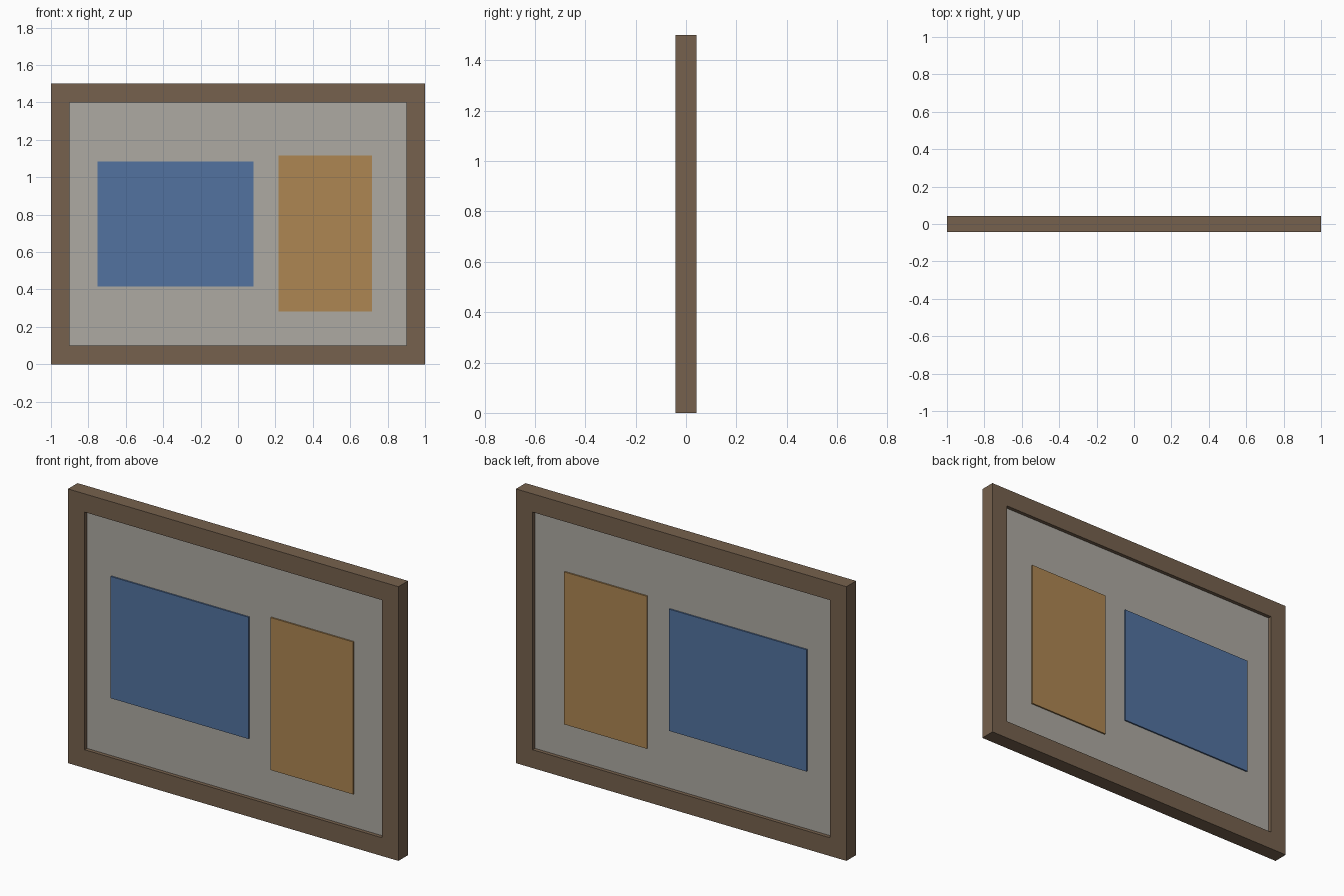
import bpy, bmesh
from mathutils import Matrix

if "Cube" in bpy.data.objects:
    bpy.data.objects.remove(bpy.data.objects["Cube"])


def finish(bm, name, color):
    bmesh.ops.recalc_face_normals(bm, faces=bm.faces)
    mesh = bpy.data.meshes.new(name)
    bm.to_mesh(mesh)
    bm.free()
    obj = bpy.data.objects.new(name, mesh)
    bpy.context.collection.objects.link(obj)
    mat = bpy.data.materials.new(name + "_color")
    mat.diffuse_color = (*color, 1)
    mat.use_nodes = True
    mat.node_tree.nodes["Principled BSDF"].inputs["Base Color"].default_value = mat.diffuse_color
    mesh.materials.append(mat)
    return obj


def slab(name, x0, x1, z0, z1, depth, color):
    """Flat board centred on y = 0, so it shows on both sides."""
    bm = bmesh.new()
    size = Matrix.Diagonal((x1 - x0, depth, z1 - z0, 1))
    place = Matrix.Translation(((x0 + x1) / 2, 0, (z0 + z1) / 2))
    bmesh.ops.create_cube(bm, size=1, matrix=place @ size)
    return finish(bm, name, color)


def frame(name, half_w, height, border, depth, color):
    """One-piece rectangular frame: a flat ring extruded in y."""
    bm = bmesh.new()

    def loop(inset):
        x, z0, z1 = half_w - inset, inset, height - inset
        return [bm.verts.new((px, -depth / 2, pz))
                for px, pz in ((-x, z0), (x, z0), (x, z1), (-x, z1))]

    outer, inner = loop(0), loop(border)
    for i in range(4):
        j = (i + 1) % 4
        bm.faces.new((outer[i], outer[j], inner[j], inner[i]))
    ring = bmesh.ops.extrude_face_region(bm, geom=bm.faces[:], use_keep_orig=True)
    moved = [v for v in ring["geom"] if isinstance(v, bmesh.types.BMVert)]
    bmesh.ops.translate(bm, verts=moved, vec=(0, depth, 0))
    return finish(bm, name, color)


# Wooden surround
frame("frame", 1.0, 1.5, 0.1, 0.083, (0.18, 0.12, 0.075))

# Recessed backing board
slab("board", -0.9, 0.9, 0.1, 1.4, 0.042, (0.42, 0.40, 0.36))

# Coloured panels standing slightly proud of the board on both faces
slab("blue_panel", -0.75, 0.083, 0.417, 1.083, 0.058, (0.085, 0.17, 0.35))
slab("orange_panel", 0.217, 0.717, 0.283, 1.117, 0.058, (0.42, 0.24, 0.085))
